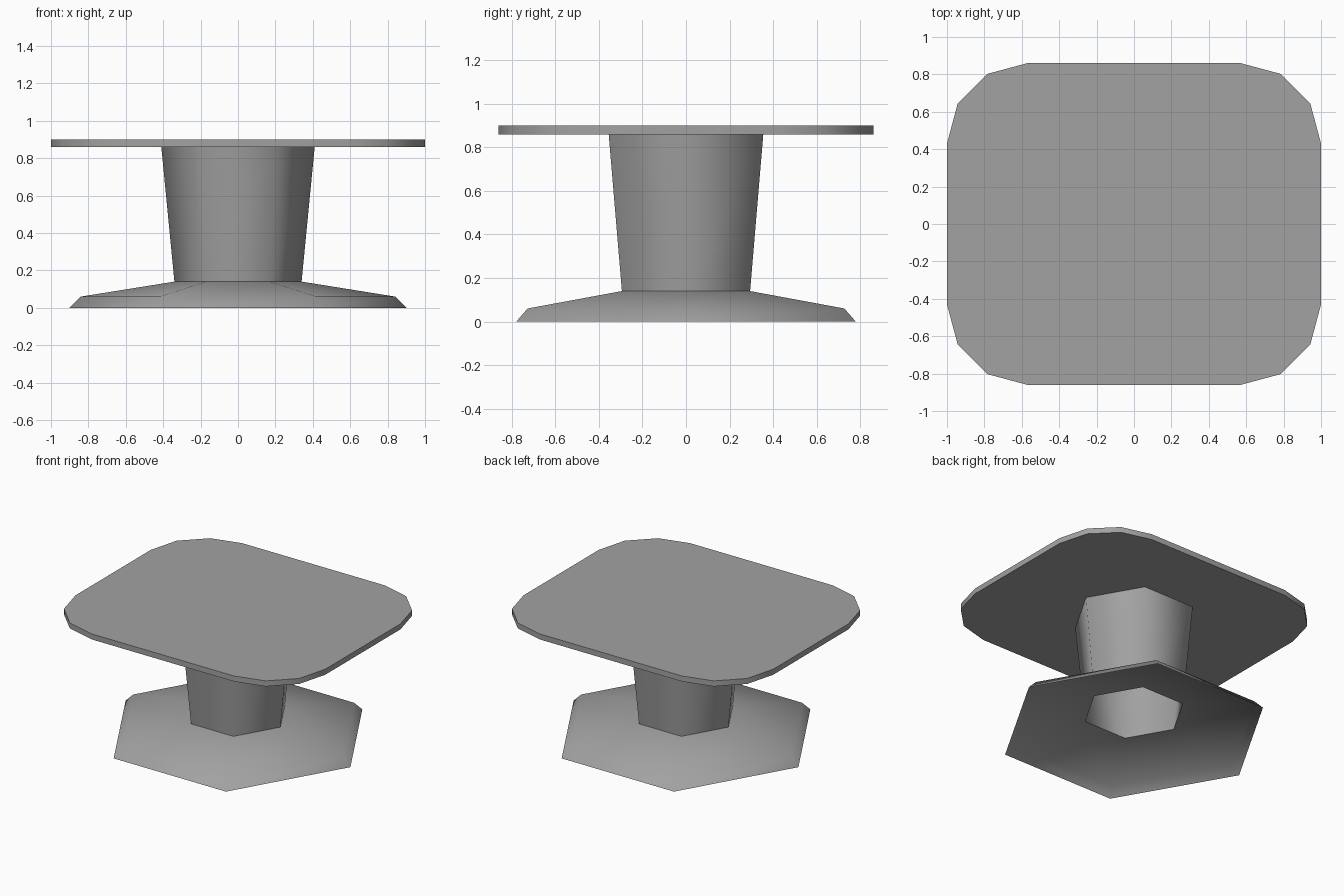
import bpy, bmesh
from math import cos, sin, pi, radians

cube = bpy.data.objects.get("Cube")
if cube:
    bpy.data.objects.remove(cube, do_unlink=True)

# Single grey material
grey = bpy.data.materials.new("mid_grey")
grey.use_nodes = True
colour = (0.36, 0.36, 0.36, 1)
grey.diffuse_color = colour
grey.node_tree.nodes["Principled BSDF"].inputs["Base Color"].default_value = colour


def finish(name, bm, angle):
    mesh = bpy.data.meshes.new(name)
    bm.to_mesh(mesh)
    bm.free()
    mesh.materials.append(grey)
    obj = bpy.data.objects.new(name, mesh)
    bpy.context.collection.objects.link(obj)
    bpy.ops.object.select_all(action='DESELECT')
    obj.select_set(True)
    bpy.context.view_layer.objects.active = obj
    bpy.ops.object.shade_smooth_by_angle(angle=radians(angle))
    return obj


def hex_shell(name, profile):
    """Open six-sided shell through (radius, height) points, bottom to top."""
    bm = bmesh.new()
    rings = [[bm.verts.new((r * cos(i * pi / 3), r * sin(i * pi / 3), z))
              for i in range(6)] for r, z in profile]
    for low, high in zip(rings, rings[1:]):
        for i in range(6):
            j = (i + 1) % 6
            bm.faces.new((low[i], low[j], high[j], high[i]))
    return finish(name, bm, 80)


# Hollow foot and tapered column, both open underneath
hex_shell("base_foot", [(0.9, 0), (0.84, 0.06), (0.34, 0.14)])
hex_shell("column", [(0.34, 0.14), (0.41, 0.86)])

# Table top: slab with rounded corners
bm = bmesh.new()
bmesh.ops.create_cube(bm, size=1)
bmesh.ops.scale(bm, vec=(2, 1.72, 0.04), verts=bm.verts)
bmesh.ops.translate(bm, vec=(0, 0, 0.88), verts=bm.verts)
corners = [e for e in bm.edges if abs(e.verts[0].co.z - e.verts[1].co.z) > 0.01]
bmesh.ops.bevel(bm, geom=corners, offset=0.43, segments=3, profile=0.5, affect='EDGES')
finish("table_top", bm, 40)
